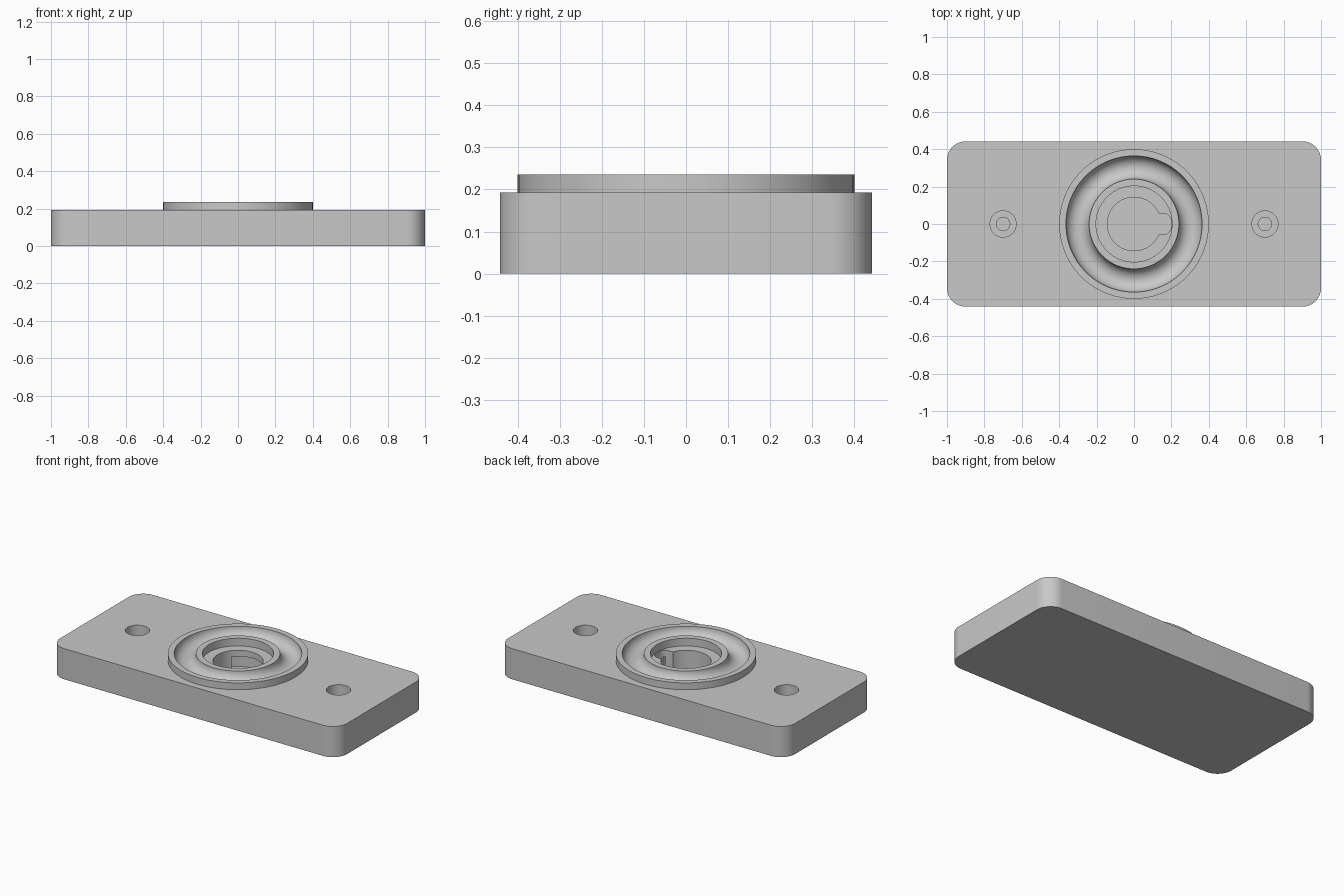
import bpy, bmesh
from math import sin, cos, pi, radians

if "Cube" in bpy.data.objects:
    bpy.data.objects.remove(bpy.data.objects["Cube"], do_unlink=True)

TOP, BOSS_TOP, FLOOR = 0.193, 0.236, 0.06

grey = bpy.data.materials.new("light grey")
grey.use_nodes = True
grey.diffuse_color = (0.58, 0.58, 0.58, 1)
grey.node_tree.nodes["Principled BSDF"].inputs["Base Color"].default_value = grey.diffuse_color


def prism(name, points, z0, z1):
    """Extrude a flat outline from z0 to z1."""
    bm = bmesh.new()
    face = bm.faces.new([bm.verts.new((x, y, z0)) for x, y in points])
    new = bmesh.ops.extrude_face_region(bm, geom=[face])["geom"]
    bmesh.ops.translate(bm, vec=(0, 0, z1 - z0),
                        verts=[v for v in new if isinstance(v, bmesh.types.BMVert)])
    bmesh.ops.recalc_face_normals(bm, faces=bm.faces)
    mesh = bpy.data.meshes.new(name)
    bm.to_mesh(mesh)
    bm.free()
    obj = bpy.data.objects.new(name, mesh)
    bpy.context.collection.objects.link(obj)
    return obj


def arc(cx, cy, r, a0, a1, n):
    angles = [radians(a0 + (a1 - a0) * i / n) for i in range(n + 1)]
    return [(cx + r * cos(a), cy + r * sin(a)) for a in angles]


def circle(r, cx=0, n=96):
    return arc(cx, 0, r, 0, 360, n)[:-1]


def rounded_rect(x0, x1, hy, r, n=12):
    corners = ((x1 - r, hy - r, 0), (x0 + r, hy - r, 90),
               (x0 + r, r - hy, 180), (x1 - r, r - hy, 270))
    return [p for cx, cy, a in corners for p in arc(cx, cy, r, a, a + 90, n)]


def combine(target, tool, operation):
    mod = target.modifiers.new("combine", "BOOLEAN")
    mod.operation, mod.solver, mod.object = operation, "EXACT", tool
    bpy.ops.object.select_all(action="DESELECT")
    bpy.context.view_layer.objects.active = target
    target.select_set(True)
    bpy.ops.object.modifier_apply(modifier=mod.name)
    bpy.data.objects.remove(tool, do_unlink=True)


# Base plate with a round boss on top
plate = prism("mounting_plate", rounded_rect(-1, 1, 0.442, 0.1), 0, TOP)
combine(plate, prism("boss", circle(0.4), 0.1, BOSS_TOP), "UNION")

# Half-round ring groove in the boss
bpy.ops.mesh.primitive_torus_add(major_radius=0.302, minor_radius=0.062, major_segments=96,
                                 minor_segments=40, location=(0, 0, BOSS_TOP))
combine(plate, bpy.context.object, "DIFFERENCE")

# Central counterbore, blind bore, keyway and hidden locking pocket
combine(plate, prism("counterbore", circle(0.203), 0.188, 0.3), "DIFFERENCE")
combine(plate, prism("bore", circle(0.143), FLOOR, 0.3), "DIFFERENCE")
combine(plate, prism("keyway", rounded_rect(0.05, 0.2, 0.057, 0.045), FLOOR, 0.22), "DIFFERENCE")
pocket = [(0, 0)] + arc(0, 0, 0.198, -16, 139, 48)
combine(plate, prism("pocket", pocket, FLOOR, 0.15), "DIFFERENCE")

# Stepped blind screw holes
for side in (-1, 1):
    for radius, bottom in ((0.07, 0.09), (0.036, 0.03)):
        hole = prism("screw_hole", circle(radius, side * 0.7, 48), bottom, 0.3)
        combine(plate, hole, "DIFFERENCE")

plate.data.materials.clear()
plate.data.materials.append(grey)
for face in plate.data.polygons:
    face.material_index = 0
bpy.ops.object.select_all(action="DESELECT")
plate.select_set(True)
bpy.context.view_layer.objects.active = plate
bpy.ops.object.shade_smooth_by_angle(angle=radians(30))
